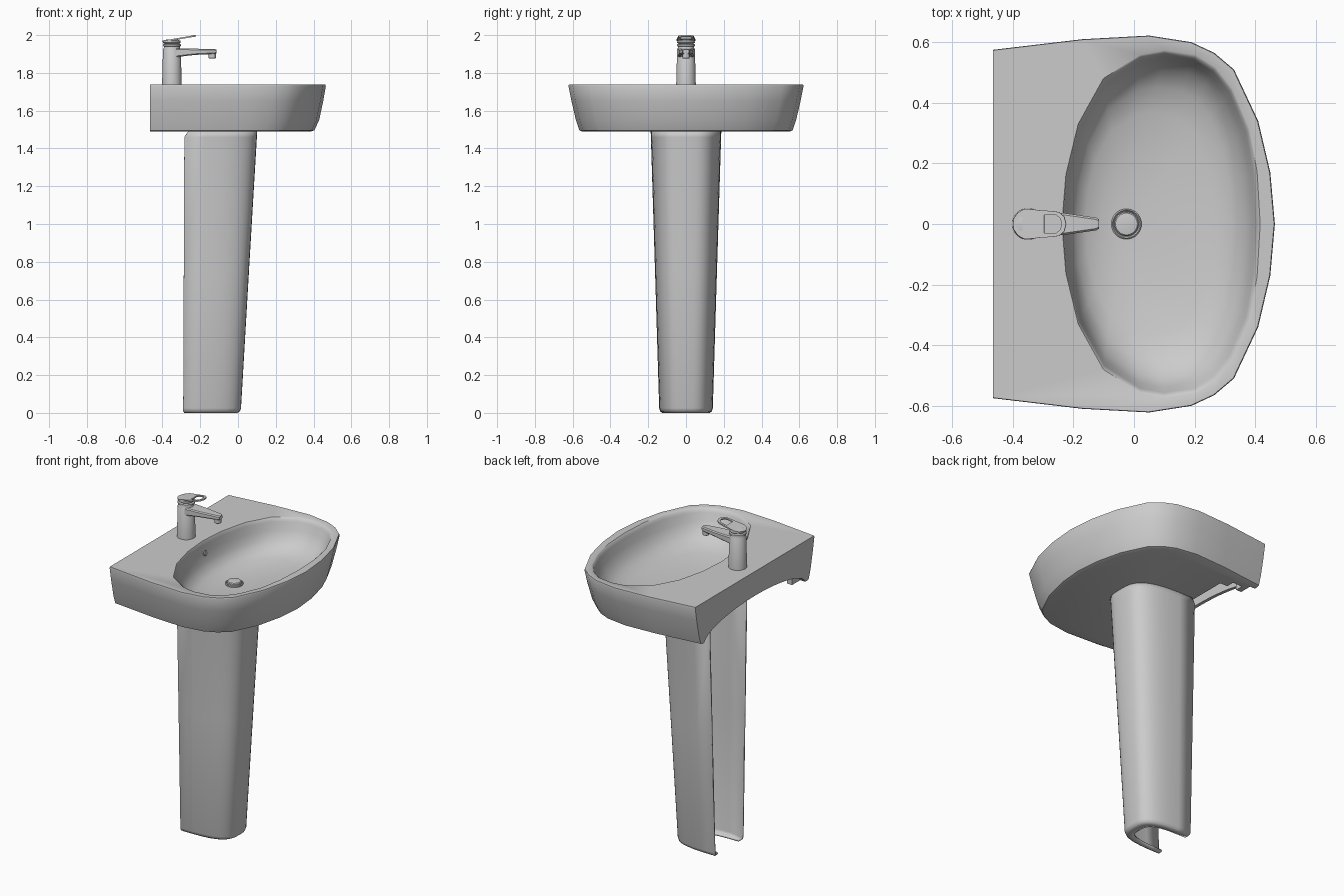
import bpy, bmesh, math
from mathutils import Matrix

if "Cube" in bpy.data.objects:
    bpy.data.objects.remove(bpy.data.objects["Cube"])


def finish(name, bm, angle=35):
    me = bpy.data.meshes.new(name)
    bm.to_mesh(me)
    bm.free()
    ob = bpy.data.objects.new(name, me)
    bpy.context.collection.objects.link(ob)
    smooth(ob, angle)
    return ob


def smooth(ob, angle=35):
    bpy.ops.object.select_all(action='DESELECT')
    ob.select_set(True)
    bpy.context.view_layer.objects.active = ob
    bpy.ops.object.shade_smooth_by_angle(angle=math.radians(angle))


def loft(name, rings, closed=True, caps=True, angle=35):
    """Skin a list of rings, bottom ring first, points counter-clockwise."""
    bm = bmesh.new()
    vs = [[bm.verts.new(p) for p in r] for r in rings]
    n = len(vs[0])
    for a, b in zip(vs, vs[1:]):
        for i in range(n if closed else n - 1):
            j = (i + 1) % n
            bm.faces.new((a[i], a[j], b[j], b[i]))
    if caps:
        bm.faces.new(vs[0][::-1])
        bm.faces.new(vs[-1])
    return finish(name, bm, angle)


def mirror_y(half):
    return half + [(x, -y) for x, y in half[-2:0:-1]]


def lathe(name, profile, x, y=0, n=32):
    rings = [[(x + r * math.cos(2 * math.pi * i / n),
               y + r * math.sin(2 * math.pi * i / n), z) for i in range(n)]
             for r, z in profile]
    return loft(name, rings)


def cut(ob, cutter):
    cutter.hide_render = True
    m = ob.modifiers.new('cut', 'BOOLEAN')
    m.operation, m.object, m.solver = 'DIFFERENCE', cutter, 'EXACT'
    bpy.context.view_layer.objects.active = ob
    bpy.ops.object.modifier_apply(modifier=m.name)
    bpy.data.objects.remove(cutter)


# Basin: outer shell rising to the deck, then down into the bowl
BACK, DRAIN = -0.465, -0.025
outer = mirror_y([(.465, 0), (.45, .17), (.41, .34), (.33, .51), (.265, .565), (.19, .6),
                  (.05, .622), (-.17, .61), (BACK, .575), (BACK, .33), (BACK, .16), (BACK, 0)])
inner = mirror_y([(.41, 0), (.40, .17), (.375, .31), (.32, .44), (.265, .51), (.2, .55),
                  (.1, .565), (.02, .55), (-.1, .473), (-.182, .325), (-.222, .16), (-.235, 0)])
rings = [[(BACK + (x - BACK) * sx, y * sy, z) for x, y in outer]
         for z, sx, sy in [(1.49, .915, .885), (1.496, .935, .907), (1.55, .962, .937),
                           (1.65, .985, .975), (1.73, 1, 1), (1.738, .997, .997)]]
rings += [[(DRAIN + (x - DRAIN) * t, y * t, z) for x, y in inner]
          for t, z in [(1.015, 1.738), (1, 1.732), (.985, 1.715), (.955, 1.67), (.9, 1.62),
                       (.8, 1.58), (.65, 1.558), (.4, 1.54), (.15, 1.532)]]
basin = loft('basin', rings, angle=40)

# Hollow behind the bowl and arch through the back wall
bm = bmesh.new()
bmesh.ops.create_cube(bm, size=1, matrix=Matrix.Translation((-.3625, 0, 1.555))
                      @ Matrix.Diagonal((.165, .92, .3, 1)))
bmesh.ops.bevel(bm, geom=[e for e in bm.edges
                          if abs(e.verts[0].co.z - e.verts[1].co.z) > .1],
                offset=.05, segments=4, affect='EDGES')
cut(basin, finish('cavity_cutter', bm))
bm = bmesh.new()
bmesh.ops.create_cone(bm, cap_ends=True, segments=48, radius1=1, radius2=1, depth=.2,
                      matrix=Matrix.Translation((-.53, 0, 1.48)) @ Matrix.Diagonal((1, .49, .11, 1))
                      @ Matrix.Rotation(math.pi / 2, 4, 'Y'))
cut(basin, finish('arch_cutter', bm))
smooth(basin, 40)

# Pedestal: U-shaped shell, open at the back, with a turned-in foot
def u_ring(z, xb, xf, w):
    pts = []
    for i in range(25):
        a = -math.pi / 2 + math.pi * i / 24
        s = math.sin(a)
        u = max(math.cos(a), 0) ** (2 / 3.2)
        v = math.copysign(abs(s) ** (2 / 3.2), s)
        pts.append((xb + (xf - xb) * (u if 0 < i < 24 else 0), w * v, z))
    return pts


pedestal = loft('pedestal', [
    u_ring(.002, -.285, -.04, .10), u_ring(0, -.285, -.005, .125),
    u_ring(.008, -.29, .01, .137), u_ring(.025, -.29, .016, .142),
    u_ring(.75, -.287, .058, .164), u_ring(1.46, -.284, .1, .186),
    u_ring(1.492, -.262, .102, .187)], closed=False, caps=False, angle=45)
sol = pedestal.modifiers.new('wall', 'SOLIDIFY')
sol.thickness, sol.offset = .012, -1

# Drain plug and collar
lathe('drain_collar', [(.05, 1.525), (.05, 1.539), (.046, 1.542), (.042, 1.536)], DRAIN)
lathe('drain_plug', [(.04, 1.53), (.04, 1.547), (.036, 1.552), (.015, 1.555)], DRAIN)

# Overflow ring on the back wall of the bowl
bpy.ops.mesh.primitive_torus_add(major_radius=.015, minor_radius=.004, major_segments=24,
                                 minor_segments=8, location=(-.224, 0, 1.67),
                                 rotation=(0, math.radians(70), 0))
bpy.context.object.name = 'overflow_ring'
smooth(bpy.context.object)

# Tap body with grooved neck and cap
TAP = -.35
lathe('tap_body', [(.052, 1.735), (.047, 1.925), (.043, 1.932), (.043, 1.94), (.048, 1.942),
                   (.048, 1.95), (.04, 1.954), (.047, 1.96), (.046, 1.97), (.03, 1.976)], TAP)

# Spout: tapered bar with a nozzle under the tip
def bar(x, w, z0, z1):
    c = .006
    return [(x, -w + c, z0), (x, w - c, z0), (x, w, z0 + c), (x, w, z1 - c),
            (x, w - c, z1), (x, -w + c, z1), (x, -w, z1 - c), (x, -w, z0 + c)]


loft('tap_spout', [bar(-.34, .044, 1.882, 1.93), bar(-.23, .036, 1.895, 1.928),
                   bar(-.125, .021, 1.9, 1.927), bar(-.115, .015, 1.903, 1.924)])
lathe('tap_nozzle', [(.016, 1.876), (.019, 1.879), (.019, 1.905)], -.136)

# Lever: flat tilted plate with a loop opening
cu = bpy.data.curves.new('tap_lever', 'CURVE')
cu.dimensions, cu.fill_mode = '2D', 'BOTH'
cu.extrude = .004
plate = mirror_y([(.128, 0), (.122, .024), (.105, .039), (.08, .043), (.04, .045), (.02, .048),
                  (-.01, .05), (-.033, .038), (-.047, .018), (-.05, 0)])
hole = mirror_y([(.114, 0), (.108, .02), (.094, .03), (.055, .03), (.055, 0)])
for pts in (plate, hole):
    sp = cu.splines.new('POLY')
    sp.points.add(len(pts) - 1)
    for p, (x, y) in zip(sp.points, pts):
        p.co = (x, y, 0, 1)
    sp.use_cyclic_u = True
lever = bpy.data.objects.new('tap_lever', cu)
bpy.context.collection.objects.link(lever)
lever.location = (TAP, 0, 1.975)
lever.rotation_euler = (0, -.17, 0)
bpy.ops.object.select_all(action='DESELECT')
lever.select_set(True)
bpy.context.view_layer.objects.active = lever
bpy.ops.object.convert(target='MESH')
smooth(bpy.context.object)
